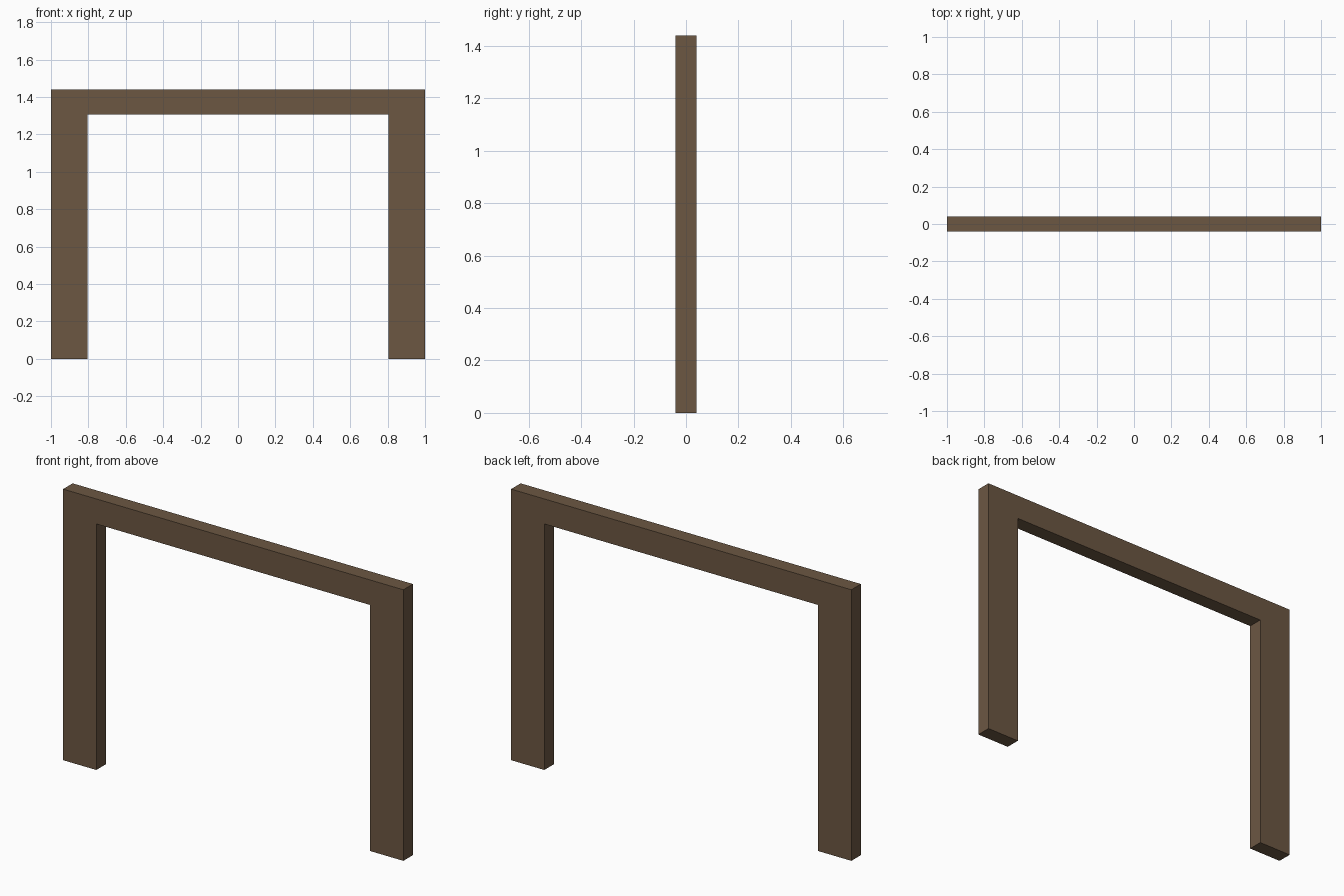
import bpy
import bmesh

if "Cube" in bpy.data.objects:
    bpy.data.objects.remove(bpy.data.objects["Cube"])

WIDTH, HEIGHT, DEPTH = 1.0, 1.44, 0.04   # half width, full height, half depth
INNER_X, INNER_Z = 0.805, 1.307          # opening half width and height

# Door frame: one U-shaped profile extruded front to back
half = [(INNER_X, INNER_Z), (INNER_X, 0), (WIDTH, 0), (WIDTH, HEIGHT)]
profile = half + [(-x, z) for x, z in reversed(half)]

bm = bmesh.new()
front = bm.faces.new([bm.verts.new((x, -DEPTH, z)) for x, z in profile])
extruded = bmesh.ops.extrude_face_region(bm, geom=[front], use_keep_orig=True)
back_verts = [g for g in extruded["geom"] if isinstance(g, bmesh.types.BMVert)]
bmesh.ops.translate(bm, verts=back_verts, vec=(0, 2 * DEPTH, 0))
bmesh.ops.recalc_face_normals(bm, faces=bm.faces)

mesh = bpy.data.meshes.new("door_frame")
bm.to_mesh(mesh)
bm.free()
frame = bpy.data.objects.new("door_frame", mesh)
bpy.context.collection.objects.link(frame)

# Dark brown wood
wood = bpy.data.materials.new("brown_wood")
wood.diffuse_color = (0.15, 0.095, 0.055, 1)
wood.use_nodes = True
wood.node_tree.nodes["Principled BSDF"].inputs["Base Color"].default_value = wood.diffuse_color
mesh.materials.append(wood)
